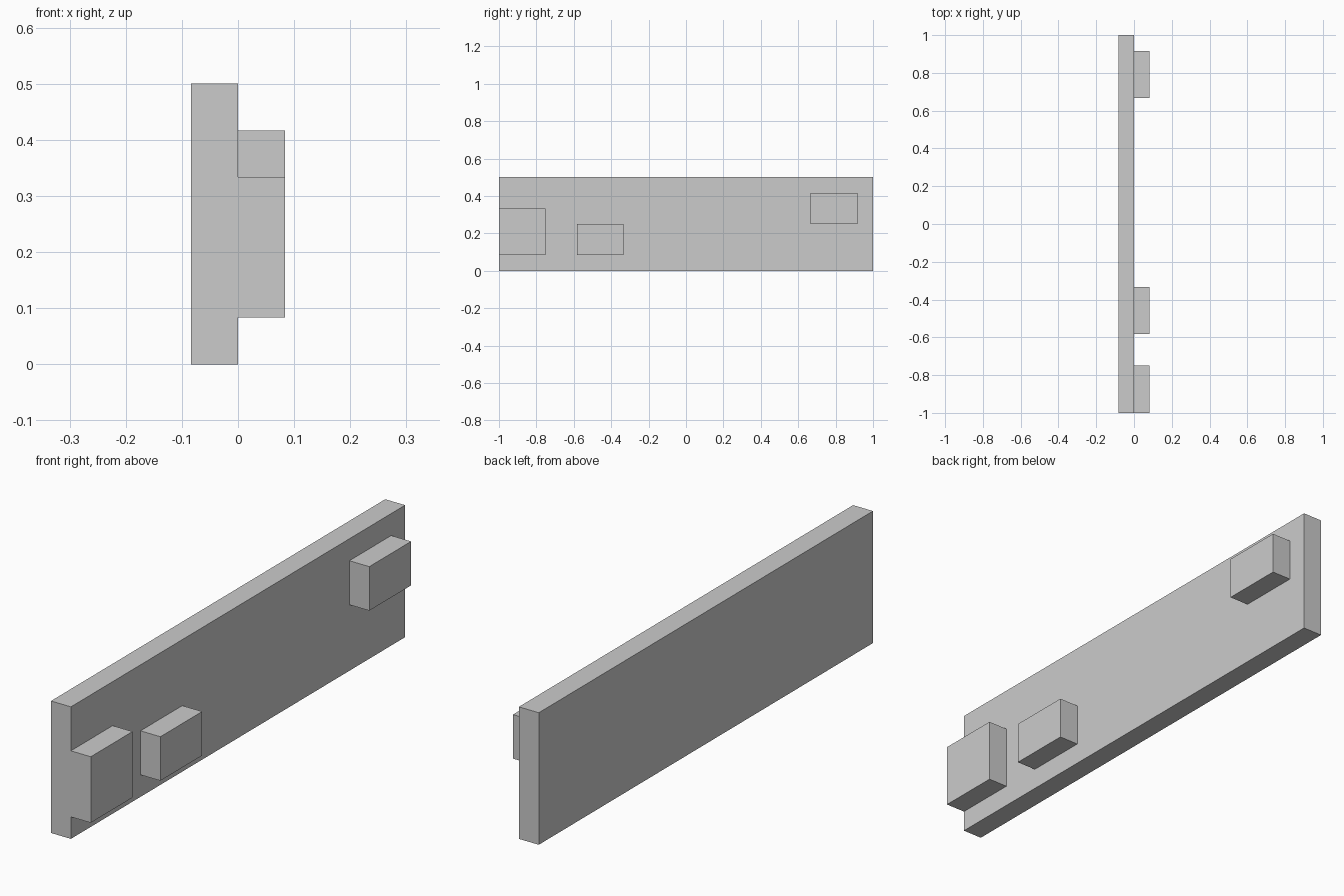
import bpy

cube = bpy.data.objects.get("Cube")
if cube:
    bpy.data.objects.remove(cube, do_unlink=True)

UNIT = 1 / 12  # the design sits on a regular grid

# One plain grey for every part
grey = bpy.data.materials.new("plain_grey")
grey.use_nodes = True
colour = (0.6, 0.6, 0.6, 1)
grey.diffuse_color = colour
grey.node_tree.nodes["Principled BSDF"].inputs["Base Color"].default_value = colour


def block(name, low, high):
    """Box between two grid corners."""
    bpy.ops.mesh.primitive_cube_add(
        size=1, location=[(a + b) / 2 * UNIT for a, b in zip(low, high)])
    ob = bpy.context.object
    ob.name = name
    ob.scale = [(b - a) * UNIT for a, b in zip(low, high)]
    bpy.ops.object.transform_apply(location=False, rotation=False, scale=True)
    ob.data.materials.append(grey)


# Upright wall panel
block("wall_panel", (-1, -12, 0), (0, 12, 6))

# Blocks standing out from the panel's left face: y start, z bottom, z top
for name, y, bottom, top in (("front_block", -12, 1, 4),
                             ("middle_block", -7, 1, 3),
                             ("back_block", 8, 3, 5)):
    block(name, (0, y, bottom), (1, y + 3, top))
